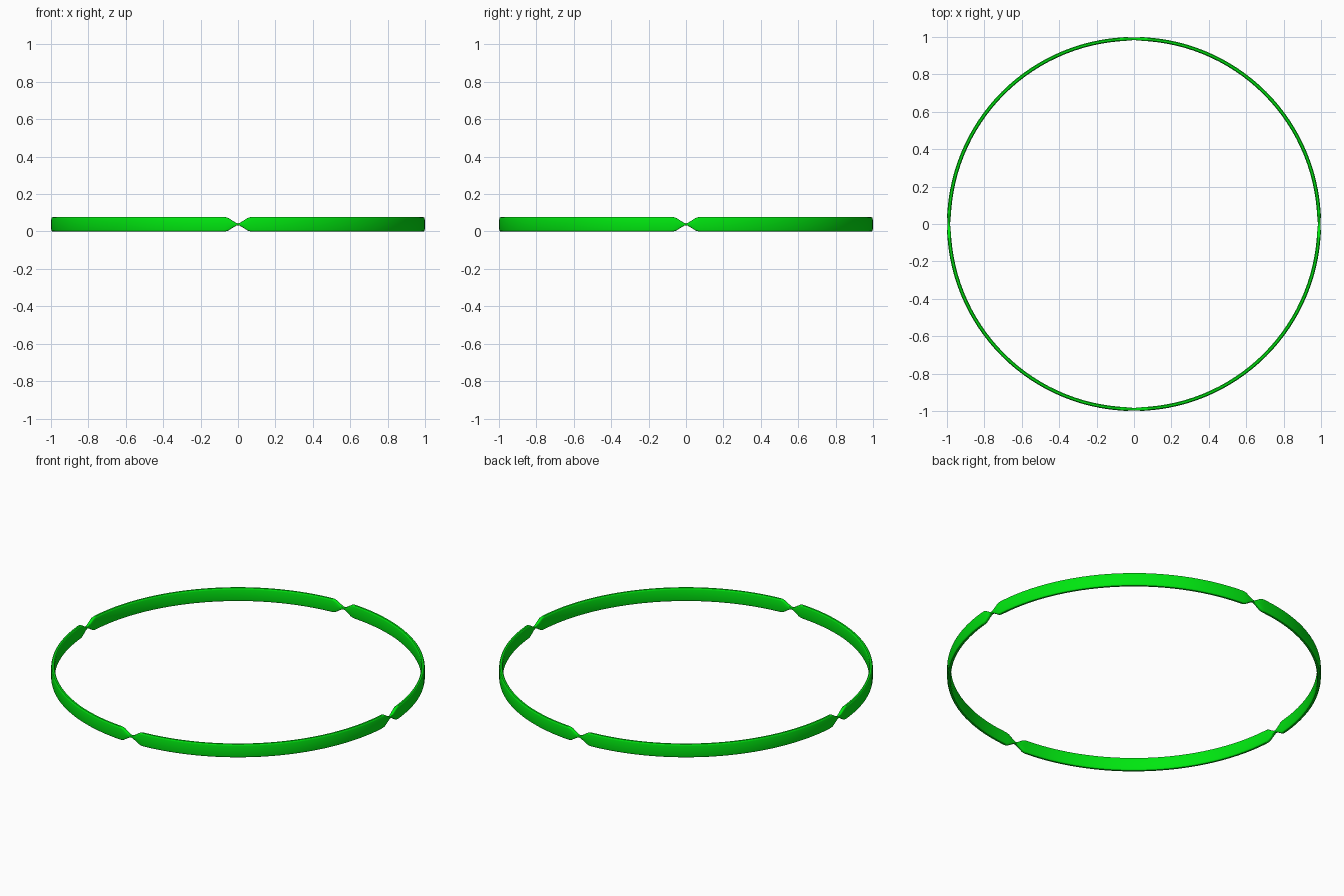
import bpy, bmesh, math

cube = bpy.data.objects.get("Cube")
if cube:
    bpy.data.objects.remove(cube)

HALF_H, HALF_T = 0.0385, 0.010
MID_R = 1.0 - HALF_T

# Rounded slim section, as fractions of half thickness and half height
corner = [(1.0, 0.0), (1.0, 0.78), (0.85, 0.92), (0.5, 1.0)]
upper = corner + [(-u, v) for u, v in reversed(corner)]
section = upper + [(u, -v) for u, v in reversed(upper) if v > 0]

# Waist profile: distance along the ring, half height, half thickness
waist = [(0.0, 0.005, 0.007), (0.01, 0.008, 0.0075), (0.025, 0.0165, 0.0085),
         (0.04, 0.026, 0.0095), (0.052, 0.0335, HALF_T), (0.065, 0.0375, HALF_T),
         (0.08, HALF_H, HALF_T)]

# Stations for one quarter: waist, plain arc, mirrored waist
quarter = math.pi / 2
start = waist[-1][0]
steps = 28
stations = list(waist)
stations += [(start + (quarter - 2 * start) * i / steps, HALF_H, HALF_T)
             for i in range(1, steps)]
stations += [(quarter - a, h, t) for a, h, t in reversed(waist[1:])]

# Sweep the section around the four quarters
bm = bmesh.new()
loops = []
for q in range(4):
    for a, h, t in stations:
        ang = q * quarter + a
        loops.append([bm.verts.new(((MID_R + u * t) * math.cos(ang),
                                    (MID_R + u * t) * math.sin(ang),
                                    HALF_H + v * h)) for u, v in section])
n = len(section)
for i, loop in enumerate(loops):
    nxt = loops[(i + 1) % len(loops)]
    for j in range(n):
        k = (j + 1) % n
        bm.faces.new((loop[j], nxt[j], nxt[k], loop[k]))
bmesh.ops.recalc_face_normals(bm, faces=bm.faces)
mesh = bpy.data.meshes.new("pinched_ring")
bm.to_mesh(mesh)
bm.free()
ring = bpy.data.objects.new("pinched_ring", mesh)
bpy.context.collection.objects.link(ring)

# Bright green finish
green = bpy.data.materials.new("green")
green.use_nodes = True
color = (0.0, 0.8, 0.005, 1.0)
green.diffuse_color = color
green.node_tree.nodes["Principled BSDF"].inputs["Base Color"].default_value = color
mesh.materials.append(green)

# Smooth surfaces with crisp rims
bpy.ops.object.select_all(action='DESELECT')
ring.select_set(True)
bpy.context.view_layer.objects.active = ring
bpy.ops.object.shade_smooth_by_angle(angle=math.radians(40))
